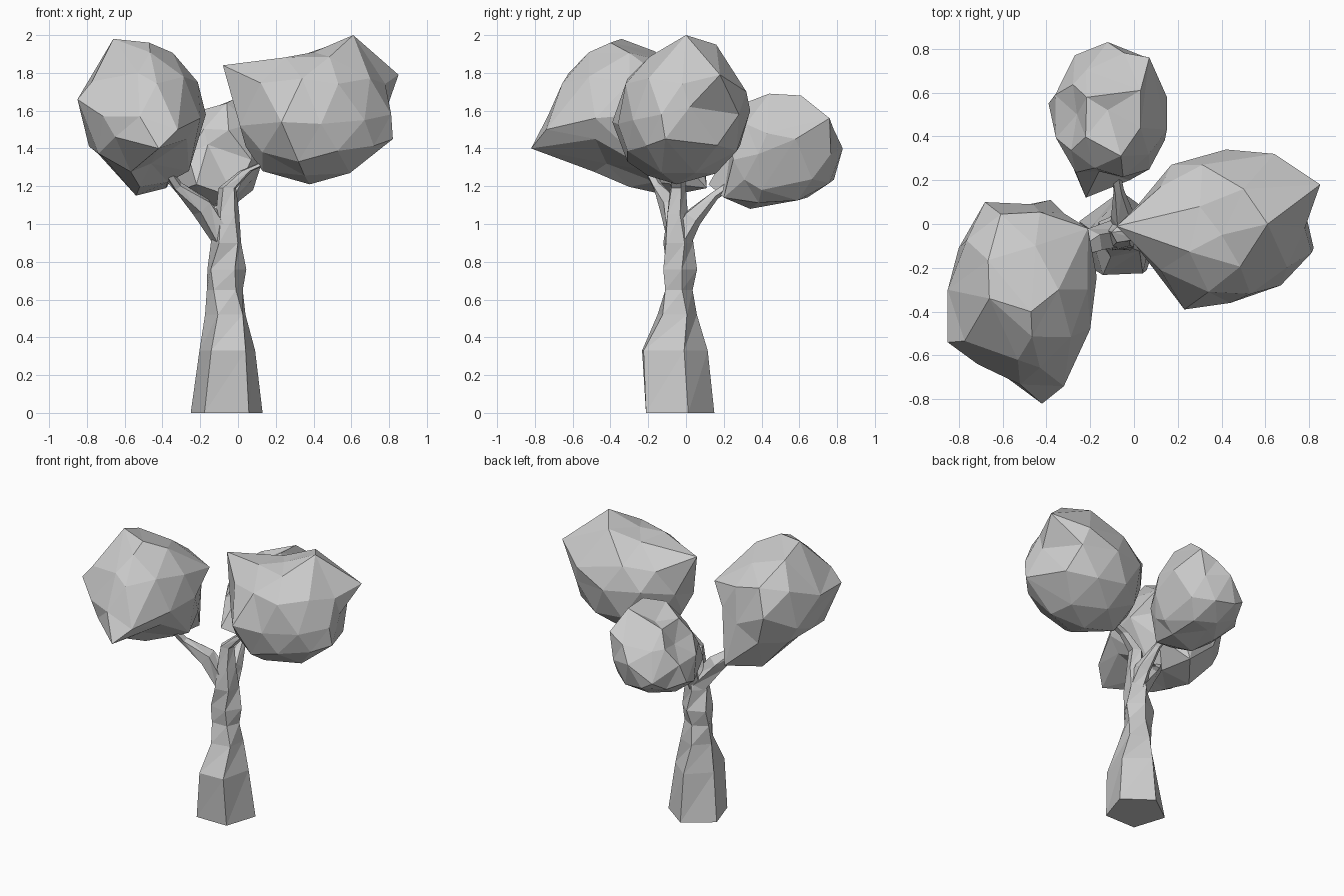
import bpy, bmesh, math
from mathutils import Vector


def finish(bm, name):
    bmesh.ops.recalc_face_normals(bm, faces=bm.faces)
    mesh = bpy.data.meshes.new(name)
    bm.to_mesh(mesh)
    bm.free()
    ob = bpy.data.objects.new(name, mesh)
    bpy.context.collection.objects.link(ob)
    return ob


def foliage(name, centre, radii, corners):
    """Faceted ellipsoid whose vertices are pulled out to a few corner points."""
    bm = bmesh.new()
    bmesh.ops.create_icosphere(bm, subdivisions=2, radius=1)
    c = Vector(centre)
    pulls = [Vector([(p[i] - c[i]) / radii[i] for i in range(3)]) for p in corners]
    free = list(bm.verts)
    for p in pulls:
        v = min(free, key=lambda w: (w.co - p.normalized()).length)
        free.remove(v)
        v.co = p
    for v in free:
        total, weight = 0.4, 0.4
        for p in pulls:
            w = 0.1 / max((v.co - p.normalized()).length, 0.15) ** 3
            total += w * min(p.length, 1.08)
            weight += w
        v.co *= total / weight
    for v in bm.verts:
        v.co = c + Vector([v.co[i] * radii[i] for i in range(3)])
    return finish(bm, name)


def limb(name, stations, sides, level=False):
    """Loft of polygons; a station is (x, y, z, x radius, y radius, turn in degrees)."""
    bm = bmesh.new()
    pts = [Vector(s[:3]) for s in stations]
    rings = []
    for i, (x, y, z, rx, ry, turn) in enumerate(stations):
        d = pts[min(i + 1, len(pts) - 1)] - pts[max(i - 1, 0)]
        q = Vector((0, 0, 1)).rotation_difference(d)
        ring = []
        for k in range(sides):
            a = math.radians(90 + turn) + math.tau * k / sides
            o = Vector((rx * math.cos(a), ry * math.sin(a), 0))
            if not level:
                o.rotate(q)
            ring.append(bm.verts.new(pts[i] + o))
        rings.append(ring)
    for lo, hi in zip(rings, rings[1:]):
        for k in range(sides):
            n = (k + 1) % sides
            bm.faces.new((lo[k], lo[n], hi[n]))
            bm.faces.new((lo[k], hi[n], hi[k]))
    bm.faces.new(rings[0])
    bm.faces.new(rings[-1])
    return finish(bm, name)


# Five-sided tapering trunk, running on into the right-hand branch
limb("trunk", [
    (-0.06, -0.05, 0.00, 0.20, 0.20, 0),
    (-0.055, -0.075, 0.33, 0.155, 0.19, 2),
    (-0.06, -0.05, 0.52, 0.115, 0.11, 12),
    (-0.07, -0.045, 0.65, 0.10, 0.08, 0),
    (-0.065, -0.035, 0.76, 0.11, 0.095, -10),
    (-0.06, -0.045, 0.90, 0.085, 0.085, 8),
    (-0.055, -0.05, 1.05, 0.065, 0.06, 0),
    (-0.055, -0.045, 1.19, 0.05, 0.045, 8),
    (0.04, -0.04, 1.28, 0.035, 0.035, 0),
    (0.22, -0.03, 1.36, 0.025, 0.025, 0)], 5, level=True)

# Side branches, thick where they leave the trunk
limb("left_branch", [
    (-0.07, -0.04, 0.92, 0.07, 0.07, 0),
    (-0.19, -0.08, 1.09, 0.062, 0.062, 20),
    (-0.32, -0.15, 1.20, 0.028, 0.028, 0),
    (-0.44, -0.25, 1.38, 0.02, 0.02, 0)], 5)
limb("back_branch", [
    (-0.05, -0.04, 0.90, 0.065, 0.065, 0),
    (-0.05, 0.03, 1.03, 0.055, 0.055, 10),
    (-0.07, 0.15, 1.15, 0.025, 0.025, 0),
    (-0.10, 0.32, 1.27, 0.02, 0.02, 0)], 5)

# Crowns of leaves
foliage("left_crown", (-0.52, -0.30, 1.57), (0.33, 0.42, 0.39), [
    (-0.42, -0.82, 1.40), (-0.54, -0.09, 1.15), (-0.38, 0.11, 1.19),
    (-0.66, -0.34, 1.98), (-0.47, -0.40, 1.96), (-0.85, -0.54, 1.66),
    (-0.85, -0.30, 1.66), (-0.80, -0.11, 1.48), (-0.68, 0.10, 1.60),
    (-0.17, -0.24, 1.58), (-0.21, -0.02, 1.70), (-0.53, -0.62, 1.80),
    (-0.20, -0.48, 1.56), (-0.27, -0.48, 1.45), (-0.65, -0.65, 1.46),
    (-0.46, -0.42, 1.32), (-0.70, -0.28, 1.34), (-0.46, 0.09, 1.50),
    (-0.32, -0.74, 1.50), (-0.26, -0.18, 1.28), (-0.45, -0.10, 1.86)])
foliage("right_crown", (0.42, -0.02, 1.58), (0.40, 0.35, 0.36), [
    (-0.08, -0.01, 1.84), (0.61, 0.00, 2.00), (0.85, 0.18, 1.79),
    (0.82, -0.11, 1.45), (0.79, 0.02, 1.62), (0.23, -0.39, 1.54),
    (0.44, -0.36, 1.53), (0.42, 0.34, 1.60), (0.64, 0.32, 1.70),
    (0.17, 0.27, 1.62), (0.38, -0.05, 1.21), (0.13, -0.05, 1.28),
    (0.30, 0.08, 1.88), (0.34, -0.31, 1.77), (0.50, 0.16, 1.95),
    (0.32, -0.31, 1.33), (0.67, -0.28, 1.55), (0.01, -0.10, 1.52),
    (0.40, -0.05, 1.91), (0.57, 0.05, 1.27)])
foliage("back_crown", (-0.12, 0.49, 1.37), (0.26, 0.33, 0.29), [
    (-0.22, 0.12, 1.21), (-0.39, 0.55, 1.24), (-0.12, 0.83, 1.40),
    (0.15, 0.58, 1.45), (0.15, 0.43, 1.48), (0.03, 0.44, 1.69),
    (0.03, 0.61, 1.68), (-0.06, 0.31, 1.64), (-0.20, 0.34, 1.08),
    (-0.15, 0.56, 1.12), (-0.27, 0.77, 1.28), (0.07, 0.76, 1.56),
    (0.07, 0.25, 1.34), (-0.26, 0.50, 1.46), (-0.33, 0.38, 1.17),
    (-0.02, 0.20, 1.14), (-0.16, 0.24, 1.42), (-0.22, 0.70, 1.47),
    (-0.12, 0.52, 1.59), (0.08, 0.40, 1.18)])
